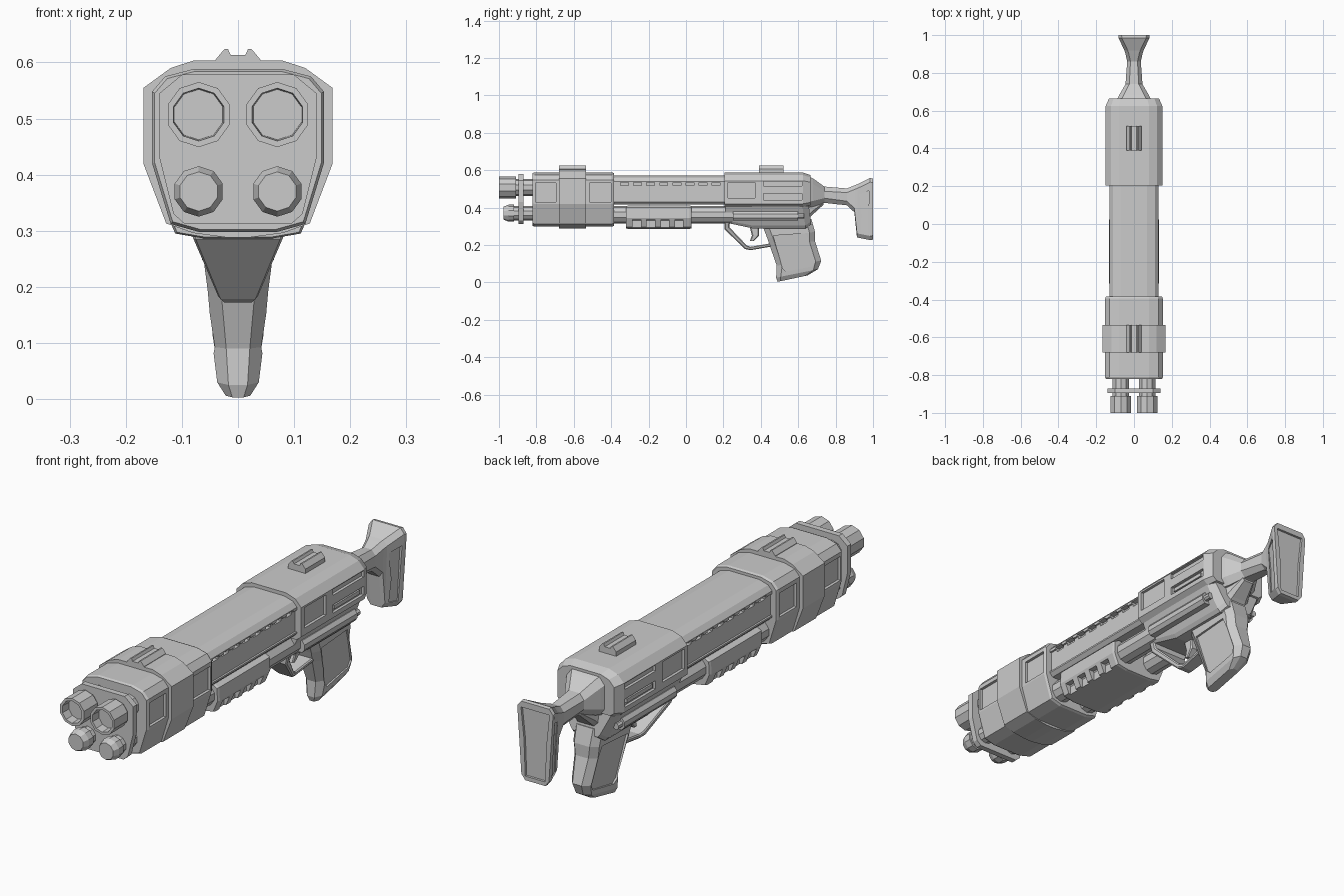
import bpy, bmesh, math
from mathutils import Vector


def finish(name, bm):
    bmesh.ops.recalc_face_normals(bm, faces=bm.faces)
    me = bpy.data.meshes.new(name)
    bm.to_mesh(me)
    bm.free()
    ob = bpy.data.objects.new(name, me)
    bpy.context.collection.objects.link(ob)
    return ob


def skin(bm, rings):
    """Join equal-length rings of points into a capped tube."""
    vs = [[bm.verts.new(p) for p in r] for r in rings]
    n = len(vs[0])
    for a, b in zip(vs, vs[1:]):
        for i in range(n):
            j = (i + 1) % n
            bm.faces.new((a[i], a[j], b[j], b[i]))
    bm.faces.new(vs[0])
    bm.faces.new(vs[-1][::-1])


def loft(name, rings):
    bm = bmesh.new()
    skin(bm, rings)
    return finish(name, bm)


def hull(name, half, stations, zc=0.45):
    """Mirrored half section (x, z) lofted along y; stations are (y, scale)."""
    full = half + [(-x, z) for x, z in reversed(half)]
    return loft(name, [[(x * s, y, zc + (z - zc) * s) for x, z in full] for y, s in stations])


def bar(name, stations):
    """Chamfered section spanning a -> b in the yz plane; (a, b, width_a, width_b, chamfer)."""
    rings = []
    for a, b, wa, wb, c in stations:
        a, b = Vector((0, *a)), Vector((0, *b))
        d = (b - a).normalized() * c
        k = c * 0.8
        X = Vector((1, 0, 0))
        right = [a + X * (wa - k), a + d + X * wa, b - d + X * wb, b + X * (wb - k)]
        rings.append(right + [Vector((-p.x, p.y, p.z)) for p in reversed(right)])
    return loft(name, rings)


def lathe(name, x, z, prof, n=10):
    """Tube along y from (y, radius) pairs."""
    ang = [2 * math.pi * (i + 0.5) / n for i in range(n)]
    return loft(name, [[(x + r * math.cos(t), y, z + r * math.sin(t)) for t in ang] for y, r in prof])


def rect(y0, y1, z0, z1):
    return [(y0, z0), (y1, z0), (y1, z1), (y0, z1)]


def carve(ob, polys, inner):
    """Sink yz polygons into both flanks, down to x = inner(y, z)."""
    bm = bmesh.new()
    for poly in polys:
        for s in (1, -1):
            skin(bm, [[(s * inner(y, z), y, z) for y, z in poly], [(s * 0.3, y, z) for y, z in poly]])
    cut(ob, bm)


def cut(ob, bm):
    tool = finish("cutter", bm)
    tool.hide_render = True
    m = ob.modifiers.new("cut", 'BOOLEAN')
    m.operation, m.solver, m.object = 'DIFFERENCE', 'EXACT', tool
    bpy.context.view_layer.objects.active = ob
    bpy.ops.object.modifier_apply(modifier=m.name)
    bpy.data.objects.remove(tool)


# Barrels: two wide upper ones with bores, two lower ones with tapered tips
for side, x in (("left", -0.07), ("right", 0.07)):
    lathe("upper_barrel_" + side, x, 0.507,
          [(-0.96, 0.045), (-1, 0.047), (-1, 0.058), (-0.91, 0.058), (-0.91, 0.045), (-0.75, 0.045)])
    lathe("lower_barrel_" + side, x, 0.37,
          [(-0.975, 0.035), (-0.95, 0.045), (-0.92, 0.045), (-0.92, 0.038), (-0.75, 0.038)])
    lathe("magazine_tube_" + side, x, 0.362, [(-0.45, 0.047), (0.25, 0.047)])

# Plate tying the barrels together
hull("muzzle_plate", [(0.10, 0.578), (0.14, 0.545), (0.14, 0.43), (0.115, 0.33), (0.095, 0.312)],
     [(-0.895, 1), (-0.87, 1)])

# Front housing with recessed side windows
shell = [(0.08, 0.588), (0.13, 0.575), (0.153, 0.548), (0.153, 0.42), (0.12, 0.312), (0.07, 0.298)]
housing = hull("front_housing", shell, [(-0.82, 0.97), (-0.81, 1), (-0.395, 1), (-0.385, 0.97)])
carve(housing, [rect(-0.805, -0.695, 0.43, 0.53), rect(-0.515, -0.40, 0.43, 0.53)], lambda y, z: 0.141)

# Clamp band around the housing
hull("clamp_band", [(0.08, 0.603), (0.12, 0.59), (0.168, 0.555), (0.168, 0.418),
                    (0.128, 0.313), (0.08, 0.296), (0.02, 0.288)], [(-0.68, 1), (-0.535, 1)])

# Notched sights on the clamp and on the receiver
for name, y0, y1 in (("front_sight", -0.68, -0.535), ("rear_sight", 0.39, 0.52)):
    hull(name, [(0.013, 0.613), (0.018, 0.624), (0.024, 0.624), (0.04, 0.605), (0.04, 0.57)],
         [(y0, 1), (y1, 1)])

# Barrel shroud with sunken sides and vent slots
shroud = hull("barrel_shroud", [(0.07, 0.572), (0.112, 0.56), (0.13, 0.54), (0.13, 0.43), (0.115, 0.415)],
              [(-0.45, 1), (0.25, 1)])
carve(shroud, [rect(-0.42, 0.23, 0.437, 0.528)], lambda y, z: 0.122)
carve(shroud, [rect(y, y + 0.042, 0.517, 0.535) for y in [-0.35 + 0.07 * i for i in range(8)]],
      lambda y, z: 0.108)

# Pump grip with finger grooves
pump = hull("pump_grip", [(0.11, 0.41), (0.13, 0.40), (0.133, 0.345), (0.112, 0.295), (0.06, 0.286)],
            [(-0.32, 0.97), (-0.31, 1), (0.02, 1), (0.03, 0.97)], 0.37)
carve(pump, [rect(y, y + 0.045, 0.27, 0.335) for y in (-0.285, -0.21, -0.135, -0.06)], lambda y, z: 0.102)

# Receiver: upper block with a window and two slots
receiver = hull("receiver_upper", [(0.08, 0.587), (0.122, 0.573), (0.15, 0.543), (0.15, 0.42), (0.128, 0.403)],
                [(0.205, 1), (0.625, 1), (0.665, 0.88)], 0.48)
carve(receiver, [rect(0.225, 0.37, 0.45, 0.535), rect(0.415, 0.62, 0.515, 0.54),
                 rect(0.415, 0.62, 0.44, 0.475)], lambda y, z: 0.138)
for s, side in ((1, "right"), (-1, "left")):
    loft("slot_bar_" + side, [[(s * 0.146, 0.43, z), (s * 0.146, 0.6, z), (s * 0.12, 0.6, z), (s * 0.12, 0.43, z)]
                              for z in (0.45, 0.466)])
    # Rounded rib along the lower receiver
    rib = [(0.08, 0.38), (0.122, 0.38), (0.134, 0.365), (0.134, 0.345), (0.122, 0.33), (0.08, 0.33)]
    loft("receiver_rib_" + side, [[(s * x, y, z) for x, z in rib] for y in (0.25, 0.6)])
    lathe("receiver_pin_" + side, s * 0.115, 0.355, [(0.59, 0.014), (0.63, 0.014)], 8)

# Receiver: tapered lower block
bar("receiver_lower", [((0.21, 0.32), (0.21, 0.42), 0.095, 0.13, 0.012),
                       ((0.36, 0.288), (0.36, 0.42), 0.085, 0.13, 0.015),
                       ((0.64, 0.288), (0.62, 0.42), 0.085, 0.13, 0.015),
                       ((0.67, 0.31), (0.655, 0.42), 0.07, 0.11, 0.015)])

# Pistol grip with framed side panels
grip = bar("pistol_grip", [((0.41, 0.30), (0.67, 0.34), 0.062, 0.062, 0.03),
                           ((0.435, 0.235), (0.69, 0.27), 0.06, 0.06, 0.03),
                           ((0.45, 0.19), (0.69, 0.22), 0.054, 0.054, 0.03),
                           ((0.485, 0.09), (0.723, 0.115), 0.045, 0.045, 0.03),
                           ((0.482, 0.025), (0.705, 0.07), 0.037, 0.037, 0.025),
                           ((0.49, 0.003), (0.65, 0.037), 0.022, 0.022, 0.015)])
carve(grip, [[(0.468, 0.25), (0.64, 0.262), (0.66, 0.21), (0.69, 0.11), (0.675, 0.085), (0.535, 0.058), (0.515, 0.075)]],
      lambda y, z: 0.026 + 0.10 * z)

# Trigger guard strap and trigger
bar("trigger_guard", [((0.205, 0.32), (0.235, 0.32), 0.09, 0.09, 0.006),
                      ((0.205, 0.285), (0.232, 0.295), 0.08, 0.08, 0.006),
                      ((0.315, 0.178), (0.325, 0.197), 0.035, 0.035, 0.005),
                      ((0.345, 0.172), (0.345, 0.19), 0.028, 0.028, 0.005),
                      ((0.46, 0.192), (0.46, 0.21), 0.035, 0.035, 0.005)])
bar("trigger", [((0.34, 0.30), (0.39, 0.30), 0.02, 0.02, 0.006),
                ((0.352, 0.25), (0.39, 0.25), 0.018, 0.018, 0.006),
                ((0.342, 0.222), (0.362, 0.22), 0.014, 0.014, 0.004)])

# Shoulder stock: flared root, thin neck, tall butt
stock = bar("shoulder_stock", [((0.65, 0.40), (0.65, 0.57), 0.095, 0.095, 0.03),
                               ((0.68, 0.405), (0.68, 0.555), 0.08, 0.08, 0.03),
                               ((0.74, 0.425), (0.74, 0.512), 0.045, 0.045, 0.025),
                               ((0.86, 0.412), (0.86, 0.502), 0.036, 0.036, 0.022),
                               ((0.90, 0.375), (0.90, 0.518), 0.042, 0.045, 0.022),
                               ((0.914, 0.24), (0.918, 0.525), 0.042, 0.05, 0.022),
                               ((0.985, 0.226), (0.985, 0.558), 0.064, 0.082, 0.022),
                               ((1.0, 0.228), (1.0, 0.555), 0.064, 0.083, 0.022)])
carve(stock, [[(0.932, 0.26), (0.975, 0.255), (0.978, 0.49), (0.925, 0.47), (0.938, 0.36)]],
      lambda y, z: 0.036 + 0.32 * (y - 0.915) + 0.045 * (z - 0.24))
# Sunken butt pad
bm = bmesh.new()
pad = [(0.046, 0.245), (0.052, 0.40), (0.066, 0.53)]
pad += [(-x, z) for x, z in reversed(pad)]
skin(bm, [[(x, y, z) for x, z in pad] for y in (0.99, 1.1)])
cut(stock, bm)

# Brace under the stock root
bar("stock_brace", [((0.62, 0.30), (0.62, 0.42), 0.07, 0.07, 0.02),
                    ((0.675, 0.36), (0.675, 0.43), 0.05, 0.05, 0.02),
                    ((0.735, 0.415), (0.735, 0.45), 0.03, 0.03, 0.01)])
